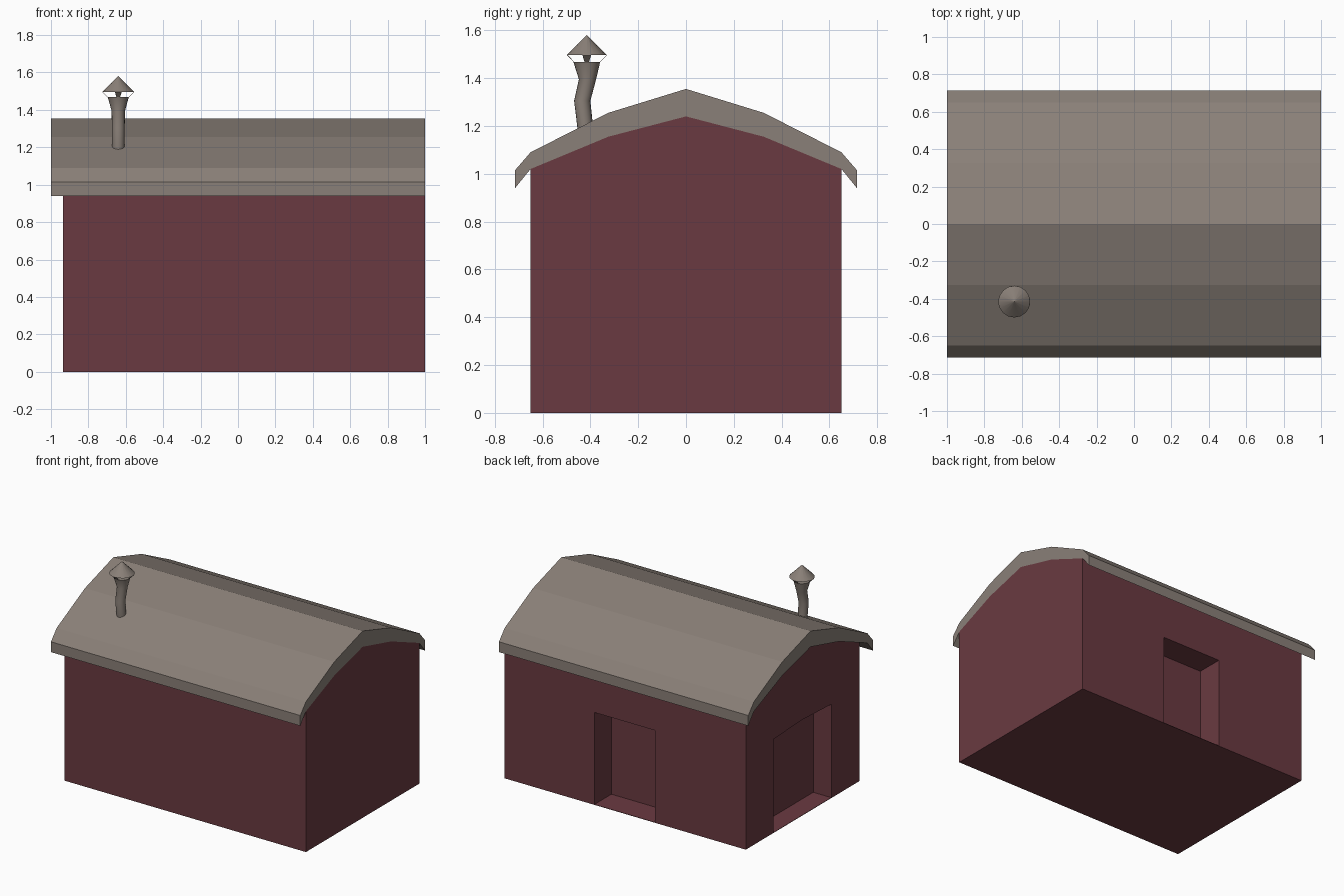
import bpy, bmesh, math

if "Cube" in bpy.data.objects:
    bpy.data.objects.remove(bpy.data.objects["Cube"])


def material(name, rgb):
    m = bpy.data.materials.new(name)
    lin = [((c / 255 + 0.055) / 1.055) ** 2.4 for c in rgb]
    m.diffuse_color = (*lin, 1)
    m.use_nodes = True
    m.node_tree.nodes["Principled BSDF"].inputs["Base Color"].default_value = m.diffuse_color
    return m


WALL = material("dark red wall", (106, 58, 65))
ROOF = material("grey brown roof", (138, 128, 120))


def finish(name, bm, mat):
    bmesh.ops.recalc_face_normals(bm, faces=bm.faces)
    me = bpy.data.meshes.new(name)
    bm.to_mesh(me)
    bm.free()
    me.materials.append(mat)
    ob = bpy.data.objects.new(name, me)
    bpy.context.collection.objects.link(ob)
    return ob


def prism_x(name, profile, x0, x1, mat):
    """Extrude a (y, z) profile along x."""
    bm = bmesh.new()
    a, b = ([bm.verts.new((x, y, z)) for y, z in profile] for x in (x0, x1))
    bm.faces.new(a)
    bm.faces.new(b)
    n = len(profile)
    for i in range(n):
        j = (i + 1) % n
        bm.faces.new((a[i], a[j], b[j], b[i]))
    return finish(name, bm, mat)


def mirrored(half):
    """Ridge-first half profile -> full profile from -y to +y."""
    return [(-y, z) for y, z in reversed(half[1:])] + half


def lathe(name, rings, mat, sides=16):
    """Skin circles given as (centre y, z, radius)."""
    bm = bmesh.new()
    loops = []
    for cy, z, r in rings:
        loops.append([bm.verts.new((CX + r * math.cos(t), cy + r * math.sin(t), z))
                      for t in (2 * math.pi * k / sides for k in range(sides))])
    for a, b in zip(loops, loops[1:]):
        for i in range(sides):
            j = (i + 1) % sides
            bm.faces.new((a[i], a[j], b[j], b[i]))
    bm.faces.new(loops[0])
    bm.faces.new(loops[-1])
    bmesh.ops.remove_doubles(bm, verts=bm.verts, dist=1e-5)
    ob = finish(name, bm, mat)
    bpy.ops.object.select_all(action='DESELECT')
    ob.select_set(True)
    bpy.context.view_layer.objects.active = ob
    bpy.ops.object.shade_smooth_by_angle(angle=math.radians(35))
    return ob


# Walls, with the gable following the underside of the roof
under = [(0, 1.24), (0.325, 1.155), (0.65, 1.02)]
walls = prism_x("walls", mirrored(under) + [(0.65, 0), (-0.65, 0)], -0.935, 1.0, WALL)

# Recessed side doorway and end doorway
FLOOR = 0.003
side = prism_x("side_doorway_cutter",
               [(0.455, FLOOR), (0.8, FLOOR), (0.8, 0.67), (0.455, 0.67)],
               -0.205, 0.28, WALL)
end = prism_x("end_doorway_cutter",
              [(-0.33, FLOOR), (0.33, FLOOR), (0.33, 0.68), (0, 0.695), (-0.33, 0.68)],
              -1.1, -0.79, WALL)
for cutter in (side, end):
    mod = walls.modifiers.new(cutter.name, 'BOOLEAN')
    mod.operation = 'DIFFERENCE'
    mod.solver = 'EXACT'
    mod.object = cutter
    bpy.context.view_layer.objects.active = walls
    bpy.ops.object.modifier_apply(modifier=mod.name)
    bpy.data.objects.remove(cutter)

# Curved roof shell with drooping eaves
top = [(0, 1.355), (0.325, 1.255), (0.65, 1.09), (0.715, 1.015)]
bottom = under + [(0.715, 0.94)]
prism_x("roof", mirrored(top) + mirrored(bottom)[::-1], -1.0, 1.0, ROOF)

# Crooked stovepipe with flared mouth
CX, CY = -0.64, -0.415
lathe("stovepipe", [(-0.42, 1.15, 0.033), (-0.422, 1.2, 0.033), (-0.434, 1.305, 0.034),
                    (-0.412, 1.395, 0.036), (CY, 1.468, 0.056)], ROOF)

# Conical rain cap
lathe("chimney_cap", [(CY, 1.496, 0.085), (CY, 1.58, 0.0005)], ROOF)

# Four thin tapered plates holding the cap
bm = bmesh.new()
for k in range(4):
    c, s = math.cos(k * math.pi / 2), math.sin(k * math.pi / 2)
    quad = []
    for r, w, z in ((0.054, -0.009, 1.467), (0.054, 0.009, 1.467),
                    (0.083, 0.018, 1.497), (0.083, -0.018, 1.497)):
        quad.append(bm.verts.new((CX + r * c - w * s, CY + r * s + w * c, z)))
    bm.faces.new(quad)
struts = finish("cap_struts", bm, ROOF)
solid = struts.modifiers.new("thickness", 'SOLIDIFY')
solid.thickness = 0.002
